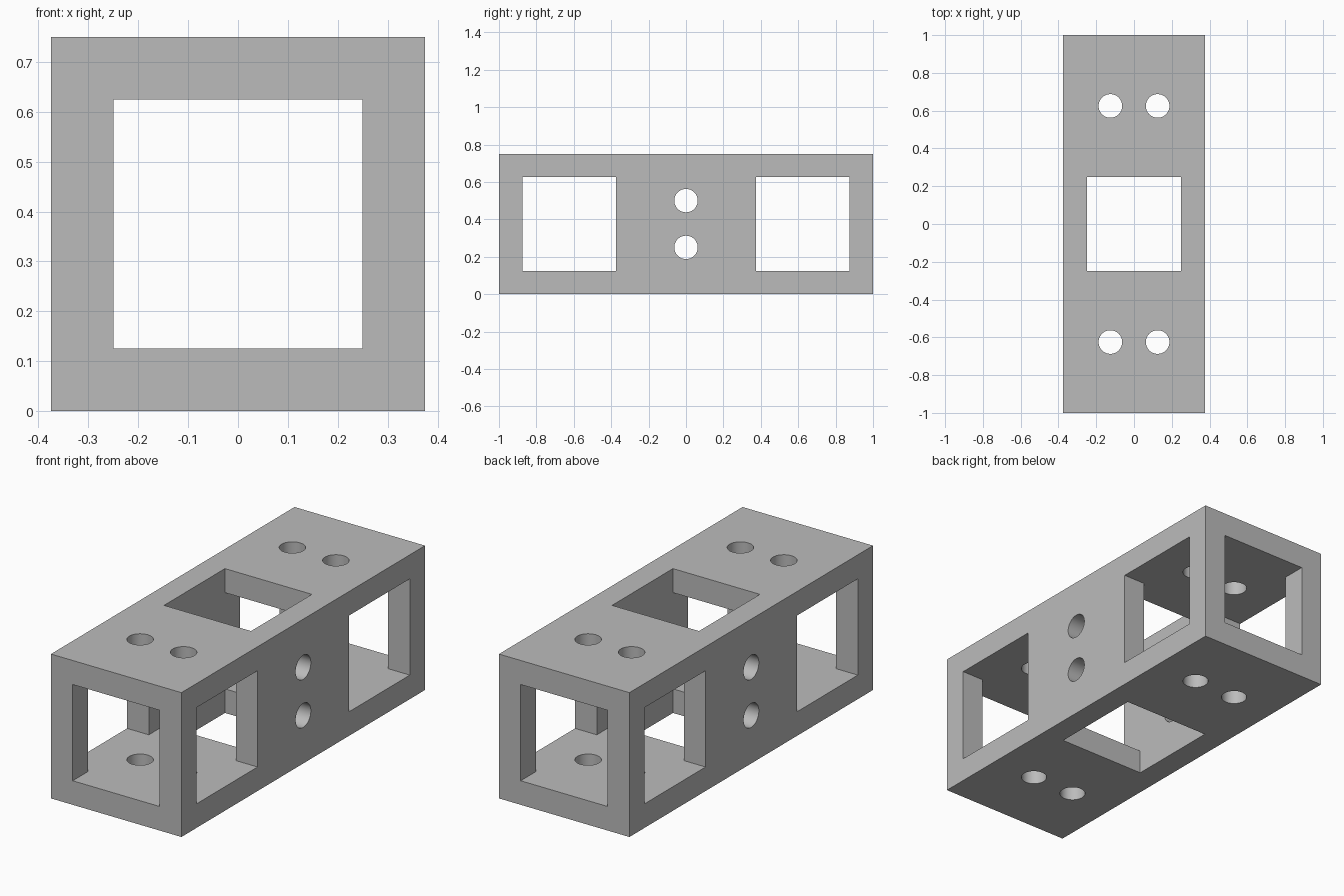
import bpy
import math

cube = bpy.data.objects.get("Cube")
if cube:
    bpy.data.objects.remove(cube, do_unlink=True)

WALL, WIDTH, LENGTH = 0.125, 0.75, 2.0
OPENING = WIDTH - 2 * WALL
MID = WIDTH / 2

grey = bpy.data.materials.new("plain grey")
grey.use_nodes = True
colour = (0.5, 0.5, 0.5, 1)
grey.diffuse_color = colour
grey.node_tree.nodes["Principled BSDF"].inputs["Base Color"].default_value = colour


def box(name, size, centre):
    bpy.ops.mesh.primitive_cube_add(size=1, location=centre)
    ob = bpy.context.object
    ob.name = name
    ob.scale = size
    bpy.ops.object.transform_apply(location=False, rotation=False, scale=True)
    ob.data.materials.append(grey)
    return ob


def drill(name, centre, tilt=0):
    bpy.ops.mesh.primitive_cylinder_add(vertices=48, radius=WALL / 2, depth=1.2,
                                        location=centre, rotation=(0, tilt, 0))
    ob = bpy.context.object
    ob.name = name
    ob.data.materials.append(grey)
    return ob


beam = box("square_beam", (WIDTH, LENGTH, WIDTH), (0, 0, MID))

# Lengthwise hollow and the vertical window in the middle
cutters = [box("hollow_cutter", (OPENING, 2.4, OPENING), (0, 0, MID)),
           box("top_window_cutter", (OPENING, OPENING, 1.2), (0, 0, MID))]

# Side windows near each end, and paired bolt holes
for s in (-1, 1):
    cutters.append(box("side_window_cutter", (1.2, OPENING, OPENING), (0, s * 0.625, MID)))
    cutters.append(drill("side_hole_cutter", (0, 0, MID + s * WALL), math.pi / 2))
    for t in (-1, 1):
        cutters.append(drill("vertical_hole_cutter", (t * WALL, s * 0.625, MID)))

for cutter in cutters:
    cutter.hide_render = True
    mod = beam.modifiers.new(cutter.name, 'BOOLEAN')
    mod.operation = 'DIFFERENCE'
    mod.solver = 'EXACT'
    mod.object = cutter

# Bake the cuts and discard the cutters
bpy.ops.object.select_all(action='DESELECT')
beam.select_set(True)
bpy.context.view_layer.objects.active = beam
for mod in list(beam.modifiers):
    bpy.ops.object.modifier_apply(modifier=mod.name)
for cutter in cutters:
    bpy.data.objects.remove(cutter, do_unlink=True)
bpy.ops.object.shade_smooth_by_angle(angle=math.radians(30))
